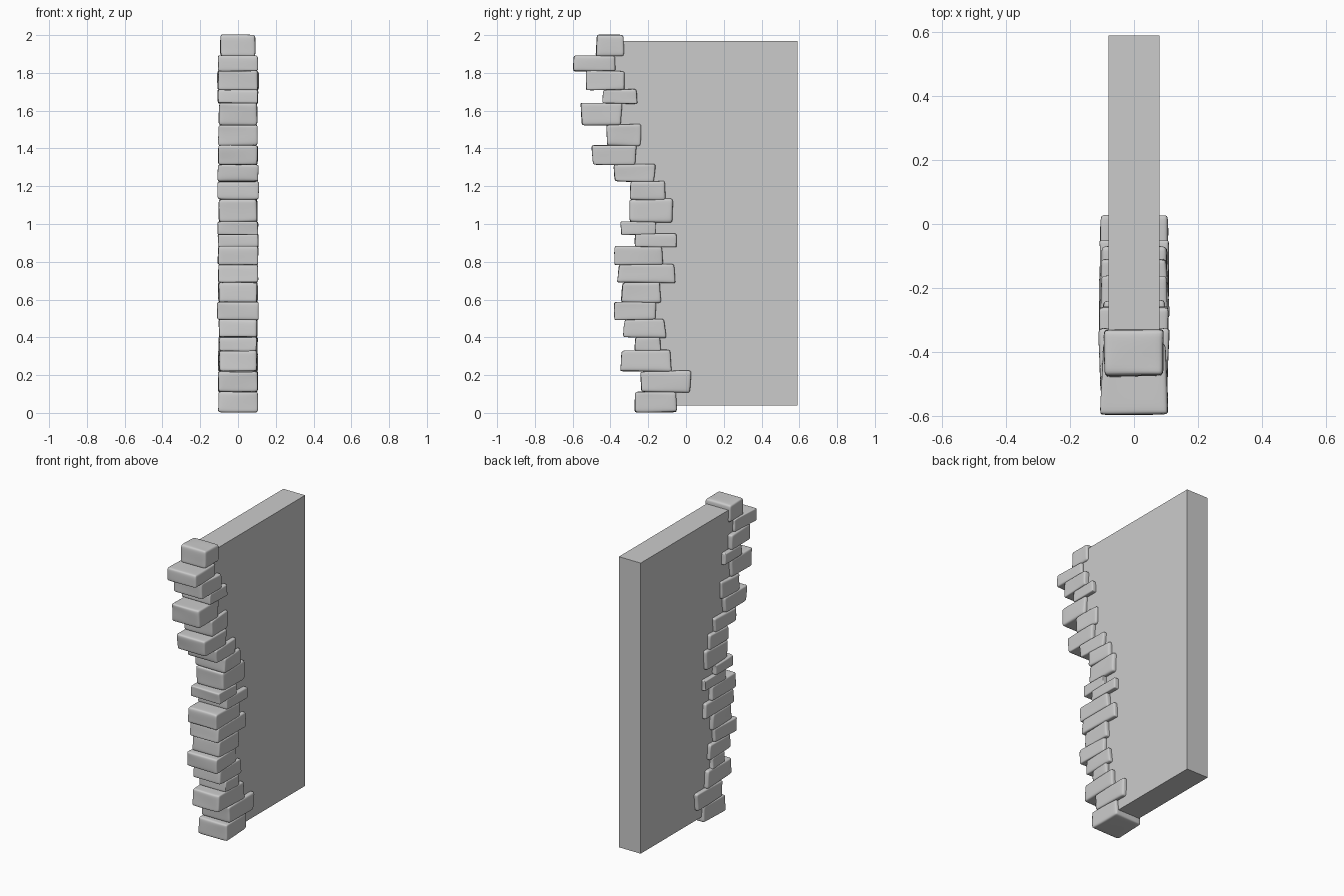
import bpy
import bmesh
import random
from mathutils import Vector

random.seed(4)
if "Cube" in bpy.data.objects:
    bpy.data.objects.remove(bpy.data.objects["Cube"])

# One grey stone colour for the whole wall end
stone_grey = bpy.data.materials.new("stone_grey")
stone_grey.use_nodes = True
colour = (0.6, 0.6, 0.6, 1)
stone_grey.diffuse_color = colour
stone_grey.node_tree.nodes["Principled BSDF"].inputs["Base Color"].default_value = colour

# Stones from the ground up: front y, back y, top z
FIRST_Z = 0.005
STONES = [
    (-.27, -.05, .11), (-.24, .025, .22), (-.345, -.08, .33),
    (-.27, -.135, .4), (-.33, -.11, .495), (-.38, -.16, .585),
    (-.34, -.135, .69), (-.36, -.06, .785), (-.38, -.125, .88),
    (-.27, -.05, .945), (-.345, -.16, 1.01), (-.3, -.07, 1.13),
    (-.295, -.11, 1.225), (-.38, -.165, 1.315), (-.495, -.265, 1.415),
    (-.42, -.24, 1.525), (-.555, -.34, 1.64), (-.44, -.26, 1.71),
    (-.53, -.325, 1.81), (-.595, -.375, 1.89), (-.475, -.33, 2),
]


def finish(bm, name):
    """Turn a bmesh into a named, coloured object."""
    mesh = bpy.data.meshes.new(name)
    bm.to_mesh(mesh)
    bm.free()
    mesh.materials.append(stone_grey)
    obj = bpy.data.objects.new(name, mesh)
    bpy.context.collection.objects.link(obj)
    return obj


def add_stone(name, centre, half):
    """Rough block: a cube with loops near its edges, skewed and smoothed."""
    bm = bmesh.new()
    bmesh.ops.create_cube(bm, size=2)
    bmesh.ops.subdivide_edges(bm, edges=bm.edges[:], cuts=2, use_grid_fill=True)
    rounding = min(half) * 0.4
    skew = [random.uniform(-0.05, 0.05) for axis in range(3)]
    for v in bm.verts:
        p = Vector()
        for axis in range(3):
            side = 1 if v.co[axis] > 0 else -1
            outer = abs(v.co[axis]) > 0.9
            p[axis] = side * (half[axis] - (0 if outer else rounding))
            p[axis] += random.uniform(-1, 1) * 0.0035
        # Slight taper and lean make every block different
        p.x *= 1 + skew[0] * p.y / half.y
        p.y *= 1 + skew[1] * p.z / half.z
        p.z *= 1 + skew[2] * p.y / half.y
        v.co = centre + p
    for f in bm.faces:
        f.smooth = True
    stone = finish(bm, name)
    smoothing = stone.modifiers.new("rounding", "SUBSURF")
    smoothing.levels = smoothing.render_levels = 2


# Stack of edge stones, recording where neighbours overlap
joints = []
bottom = FIRST_Z
for i, (front, back, top) in enumerate(STONES):
    width = 0.092 if i == len(STONES) - 1 else random.uniform(0.1, 0.108)
    centre = Vector((0, (front + back) / 2, (bottom + top) / 2))
    half = Vector((width, (back - front) / 2, (top - bottom) / 2 + 0.002))
    add_stone(f"edge_stone_{i + 1}", centre, half)
    if i:
        before = STONES[i - 1]
        overlap = (max(front, before[0]) + min(back, before[1])) / 2
        joints.append((overlap, bottom))
    bottom = top

# Flat wall slab whose hidden front edge follows the stones
LOW, HIGH, BACK, HALF_THICK = 0.04, 1.97, 0.59, 0.08
outline = [(BACK, LOW), (joints[0][0], LOW)] + joints
outline += [(joints[-1][0], HIGH), (BACK, HIGH)]
bm = bmesh.new()
face = bm.faces.new([bm.verts.new((-HALF_THICK, y, z)) for y, z in outline])
extruded = bmesh.ops.extrude_face_region(bm, geom=[face])
moved = [g for g in extruded["geom"] if isinstance(g, bmesh.types.BMVert)]
bmesh.ops.translate(bm, verts=moved, vec=(2 * HALF_THICK, 0, 0))
bmesh.ops.recalc_face_normals(bm, faces=bm.faces[:])
finish(bm, "wall_slab")
